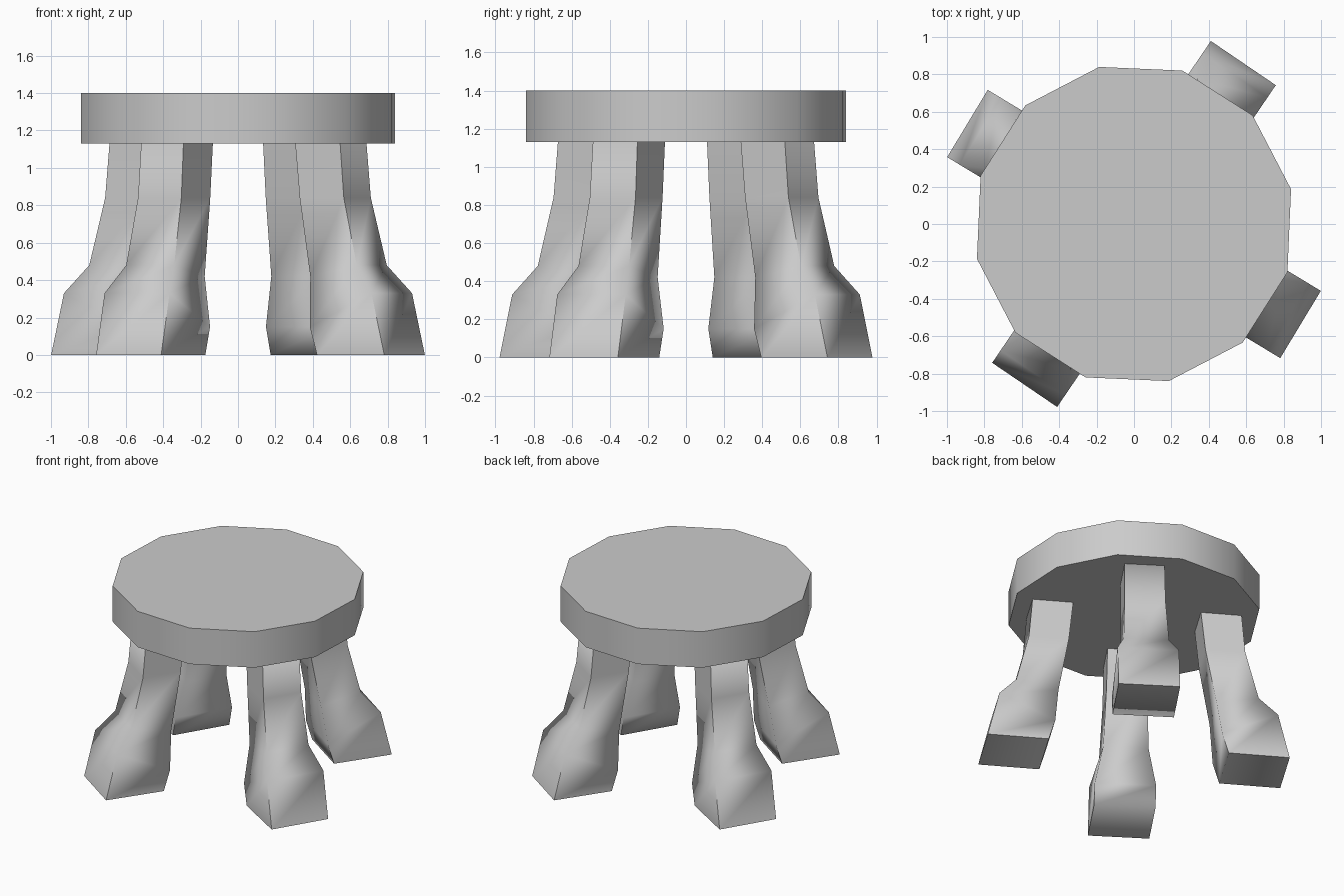
import bpy
import bmesh
import math

if "Cube" in bpy.data.objects:
    bpy.data.objects.remove(bpy.data.objects["Cube"])


def make_object(name, bm, smooth_angle):
    bmesh.ops.recalc_face_normals(bm, faces=bm.faces[:])
    mesh = bpy.data.meshes.new(name)
    bm.to_mesh(mesh)
    bm.free()
    obj = bpy.data.objects.new(name, mesh)
    bpy.context.collection.objects.link(obj)
    bpy.ops.object.select_all(action='DESELECT')
    obj.select_set(True)
    bpy.context.view_layer.objects.active = obj
    bpy.ops.object.shade_smooth_by_angle(angle=math.radians(smooth_angle))
    return obj


# Seat: a twelve-sided slab
bm = bmesh.new()
bmesh.ops.create_cone(bm, cap_ends=True, segments=12, radius1=0.86,
                      radius2=0.86, depth=0.27)
seat = make_object("seat", bm, 40)
seat.location.z = 1.265
seat.rotation_euler.z = math.radians(12.5)

# Leg rings: outer radius, outer height, inner radius, inner height, width
RINGS = [
    (1.04, 0.00, 0.62, 0.00, 0.42),
    (0.96, 0.33, 0.575, 0.15, 0.42),
    (0.835, 0.48, 0.545, 0.42, 0.31),
    (0.745, 0.84, 0.47, 0.84, 0.28),
    (0.72, 1.13, 0.44, 1.13, 0.273),
]


def make_leg(name, angle):
    bm = bmesh.new()
    rings = []
    for ro, zo, ri, zi, w in RINGS:
        h = w / 2
        rings.append([bm.verts.new(p) for p in
                      ((ro, -h, zo), (ro, h, zo), (ri, h, zi), (ri, -h, zi))])
    for a, b in zip(rings, rings[1:]):
        for i in range(4):
            j = (i + 1) % 4
            bm.faces.new((a[i], a[j], b[j], b[i]))
    bm.faces.new(rings[0][::-1])
    bm.faces.new(rings[-1])
    # the wide angle lets the knee edges blend while the corners stay crisp
    leg = make_object(name, bm, 88)
    leg.rotation_euler.z = math.radians(angle)


# Four legs splayed around the seat
for name, angle in (("back_right_leg", 55.8), ("back_left_leg", 148.9),
                    ("front_left_leg", 235.8), ("front_right_leg", 328.9)):
    make_leg(name, angle)
